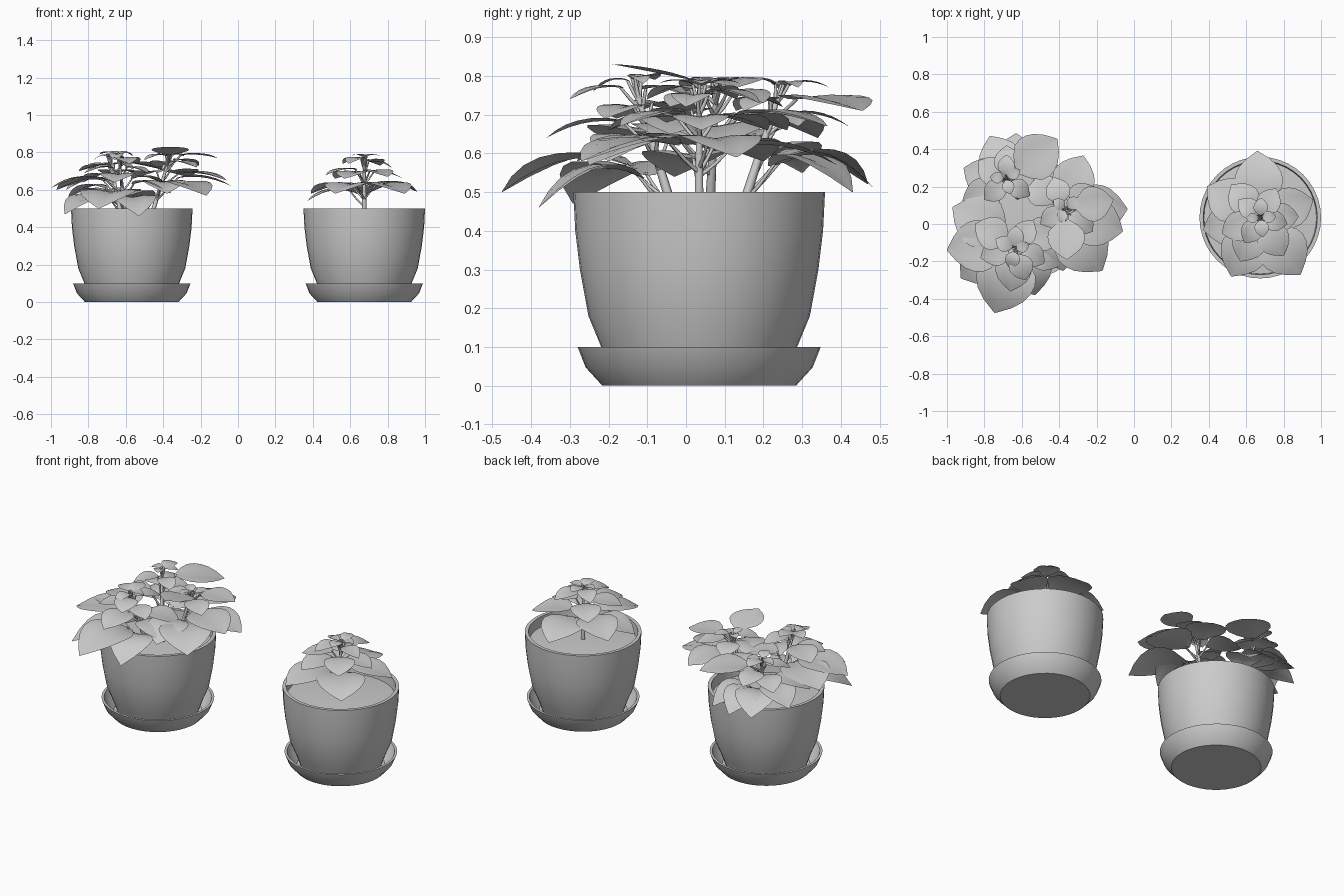
import bpy, bmesh, math
from mathutils import Vector

if "Cube" in bpy.data.objects:
    bpy.data.objects.remove(bpy.data.objects["Cube"])

UP = Vector((0, 0, 1))
POT_Y = 0.034


def add_object(name, bm, loc=(0, 0, 0), angle=40):
    mesh = bpy.data.meshes.new(name)
    bm.to_mesh(mesh)
    bm.free()
    ob = bpy.data.objects.new(name, mesh)
    ob.location = loc
    bpy.context.collection.objects.link(ob)
    bpy.ops.object.select_all(action='DESELECT')
    bpy.context.view_layer.objects.active = ob
    ob.select_set(True)
    bpy.ops.object.shade_smooth_by_angle(angle=math.radians(angle))
    return ob


def lathe(name, profile, loc, steps=40):
    """Revolve an (r, z) profile around z; r = 0 closes onto the axis."""
    bm = bmesh.new()
    vs = [bm.verts.new((r, 0, z)) for r, z in profile]
    es = [bm.edges.new(p) for p in zip(vs, vs[1:])]
    bmesh.ops.spin(bm, geom=vs + es, cent=(0, 0, 0), axis=(0, 0, 1),
                   angle=2 * math.pi, steps=steps)
    bmesh.ops.remove_doubles(bm, verts=bm.verts, dist=1e-5)
    bmesh.ops.recalc_face_normals(bm, faces=bm.faces)
    return add_object(name, bm, loc)


def bezier(a, b, c, t):
    return a * (1 - t) ** 2 + b * (2 * t * (1 - t)) + c * t ** 2


def add_leaf(bm, a, b, c, start, width):
    """Folded, pointed blade along a curved midrib."""
    outline = (0.12, 0.62, 0.92, 1.0, 0.95, 0.79, 0.48, 0.02)
    along = Vector((c.x - a.x, c.y - a.y, 0)).normalized()
    side = UP.cross(along)
    rows = []
    for i, w in enumerate(outline):
        t = start + (1 - start) * i / (len(outline) - 1)
        mid = bezier(a, b, c, t)
        half = w * width / 2
        rows.append([bm.verts.new(mid + side * half * u
                                  + UP * half * (0.28 * abs(u) - 0.2 * u * u))
                     for u in (-1, -0.5, 0, 0.5, 1)])
    for r0, r1 in zip(rows, rows[1:]):
        for j in range(4):
            bm.faces.new((r0[j], r1[j], r1[j + 1], r0[j + 1]))


def add_tube(curve, points, radii):
    sp = curve.splines.new('POLY')
    sp.points.add(len(points) - 1)
    for p, co, r in zip(sp.points, points, radii):
        p.co = (*co, 1)
        p.radius = r


def plant(name, base, head, droop, tips):
    """A stem from base to head, with one leaf per tip position."""
    base, head = Vector(base), Vector(head)
    curve = bpy.data.curves.new(name + "_stems", 'CURVE')
    curve.dimensions = '3D'
    curve.bevel_depth = 0.01
    curve.bevel_resolution = 1
    curve.use_fill_caps = True
    add_tube(curve, [base.lerp(head, k / 4) for k in range(5)],
             (1.3, 1.2, 1.0, 0.8, 0.5))
    bm = bmesh.new()
    for tip in map(Vector, tips):
        z0 = min(tip.z + 0.02, head.z - 0.015)
        a = base.lerp(head, (z0 - base.z) / (head.z - base.z))
        b = a.lerp(tip, 0.5)
        b.z = z0 + 0.03 + droop * max(0, 0.68 - tip.z)
        reach = (tip - a).length
        start = 0.12 if reach < 0.18 else 0.2
        add_leaf(bm, a, b, tip, start, 0.73 * reach)
        # leaf stalk, attached a little lower on the stem
        root = a - (head - base).normalized() * 0.05
        joint = bezier(a, b, tip, start + 0.04)
        add_tube(curve, [root, root.lerp(joint, 0.5) - UP * 0.004, joint],
                 (0.6, 0.5, 0.4))
    add_object(name + "_leaves", bm, angle=60)
    ob = bpy.data.objects.new(name + "_stems", curve)
    bpy.context.collection.objects.link(ob)
    bpy.ops.object.select_all(action='DESELECT')
    bpy.context.view_layer.objects.active = ob
    ob.select_set(True)
    bpy.ops.object.convert(target='MESH')


# Pots, saucers and soil
POT = [(0, 0.02), (0.225, 0.02), (0.253, 0.10), (0.286, 0.18), (0.308, 0.30),
       (0.32, 0.40), (0.325, 0.50), (0.305, 0.50), (0.30, 0.43), (0.295, 0.40)]
SAUCER = [(0, 0), (0.25, 0), (0.293, 0.047), (0.314, 0.10), (0.30, 0.10),
          (0.28, 0.055), (0.245, 0.018), (0, 0.018)]
SOIL = [(0, 0.455), (0.15, 0.452), (0.301, 0.44)]
for side, x in (("left", -0.568), ("right", 0.675)):
    at = (x, POT_Y, 0)
    lathe(side + "_pot", POT, at)
    lathe(side + "_saucer", SAUCER, at)
    lathe(side + "_soil", SOIL, at)

# Plants: leaf tips listed from the lowest tier to the crown
plant("right_plant", (0.675, 0.034, 0.44), (0.675, 0.034, 0.785), 0.4, [
    (0.66, 0.39, 0.57), (0.957, 0.13, 0.59), (0.89, -0.27, 0.58),
    (0.52, -0.28, 0.58), (0.37, -0.03, 0.54), (0.39, 0.20, 0.58),
    (0.52, 0.21, 0.66), (0.47, -0.05, 0.68), (0.80, -0.17, 0.67),
    (0.88, 0.04, 0.66), (0.57, -0.20, 0.66),
    (0.76, 0.19, 0.73), (0.56, 0.13, 0.74), (0.59, -0.10, 0.74),
    (0.82, 0.0, 0.72),
    (0.68, 0.14, 0.78), (0.76, 0.04, 0.78), (0.60, 0.03, 0.78),
    (0.69, -0.07, 0.78)])

plant("left_front_plant", (-0.60, -0.03, 0.44), (-0.64, -0.14, 0.80), 0.65, [
    (-0.97, 0.09, 0.60), (-1.0, -0.14, 0.61), (-0.925, -0.29, 0.47),
    (-0.745, -0.475, 0.50), (-0.53, -0.38, 0.46), (-0.36, -0.20, 0.58),
    (-0.38, -0.02, 0.62),
    (-0.85, 0.0, 0.70), (-0.82, -0.18, 0.69), (-0.66, -0.36, 0.64),
    (-0.48, -0.21, 0.69), (-0.54, 0.02, 0.74), (-0.58, -0.30, 0.74),
    (-0.63, -0.01, 0.80), (-0.74, -0.08, 0.79), (-0.66, -0.24, 0.76),
    (-0.56, -0.11, 0.78)])

plant("left_back_plant", (-0.62, 0.14, 0.44), (-0.69, 0.25, 0.785), 0.65, [
    (-0.77, 0.47, 0.52), (-0.63, 0.485, 0.51), (-0.48, 0.43, 0.50),
    (-0.41, 0.455, 0.71), (-0.91, 0.30, 0.55), (-0.92, 0.11, 0.60),
    (-0.83, 0.34, 0.64), (-0.68, 0.42, 0.67), (-0.52, 0.29, 0.67),
    (-0.56, 0.15, 0.71), (-0.80, 0.13, 0.71),
    (-0.68, 0.37, 0.77), (-0.77, 0.25, 0.76), (-0.66, 0.16, 0.79),
    (-0.61, 0.29, 0.77)])

plant("left_side_plant", (-0.47, 0.06, 0.44), (-0.36, 0.08, 0.79), 0.65, [
    (-0.27, 0.365, 0.67), (-0.035, 0.08, 0.62), (-0.06, -0.04, 0.65),
    (-0.17, -0.25, 0.57), (-0.38, -0.25, 0.58), (-0.56, 0.26, 0.66),
    (-0.11, 0.13, 0.77), (-0.36, -0.19, 0.83), (-0.43, 0.25, 0.72),
    (-0.21, 0.20, 0.73), (-0.22, -0.04, 0.72), (-0.50, 0.0, 0.76),
    (-0.29, 0.14, 0.78), (-0.43, 0.13, 0.79), (-0.40, 0.01, 0.79)])
